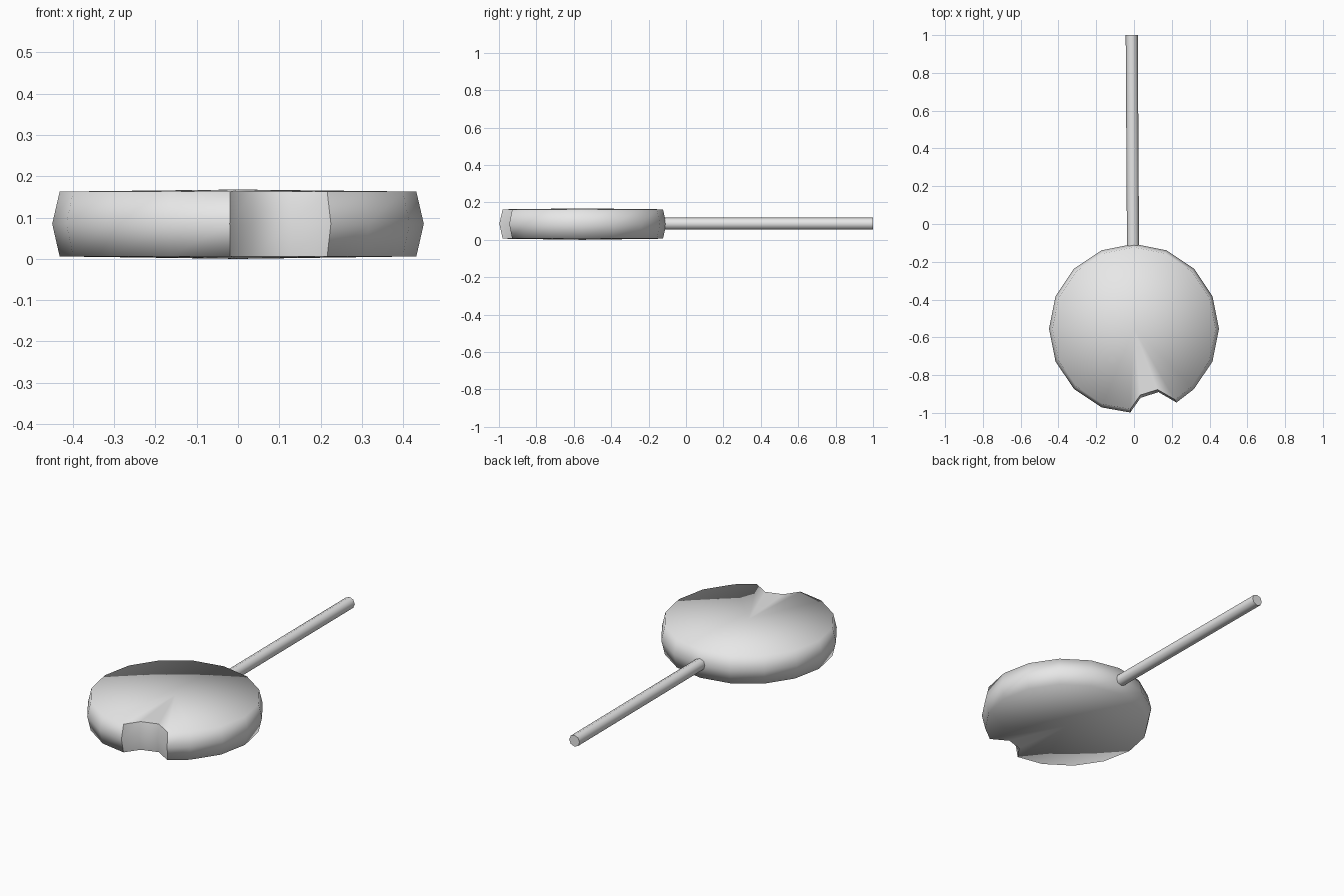
import bpy
import bmesh
import math
from mathutils import Vector

default = bpy.data.objects.get("Cube")
if default:
    bpy.data.objects.remove(default, do_unlink=True)

GREY = (0.8, 0.8, 0.8, 1)
grey = bpy.data.materials.new("plain grey")
grey.use_nodes = True
grey.diffuse_color = GREY
grey.node_tree.nodes["Principled BSDF"].inputs["Base Color"].default_value = GREY


def finish(bm, name):
    bmesh.ops.recalc_face_normals(bm, faces=bm.faces)
    for face in bm.faces:
        face.smooth = True
    mesh = bpy.data.meshes.new(name)
    bm.to_mesh(mesh)
    bm.free()
    mesh.materials.append(grey)
    obj = bpy.data.objects.new(name, mesh)
    bpy.context.collection.objects.link(obj)
    return obj


# Candy disc: sixteen-sided outline with a bite taken from the front
RADIUS, CENTRE_Y = 0.45, -0.555
step = math.tau / 16
outline = [(RADIUS * math.cos(k * step), RADIUS * math.sin(k * step))
           for k in range(-2, 12)]
bite_start = len(outline)
outline += [(-0.02, -0.443), (0.035, -0.365), (0.13, -0.335), (0.225, -0.39)]
bite_end = len(outline) - 1

bm = bmesh.new()
rings = []
for z, scale in ((0.006, 0.96), (0.085, 1.0), (0.163, 0.96)):
    rings.append([bm.verts.new((x * scale, CENTRE_Y + y * scale, z))
                  for x, y in outline])
bottom = bm.verts.new((0, CENTRE_Y, 0))
top = bm.verts.new((0, CENTRE_Y, 0.168))
count = len(outline)
for i in range(count):
    j = (i + 1) % count
    for low, high in zip(rings, rings[1:]):
        bm.faces.new((low[i], low[j], high[j], high[i]))
    bm.faces.new((bottom, rings[0][j], rings[0][i]))
    bm.faces.new((top, rings[-1][i], rings[-1][j]))

# Crisp edges around the bite
for i in range(bite_start, bite_end):
    for ring in (rings[0], rings[-1]):
        bm.edges.get((ring[i], ring[i + 1])).smooth = False
for i in (bite_start, bite_end):
    for low, high in zip(rings, rings[1:]):
        bm.edges.get((low[i], high[i])).smooth = False
finish(bm, "bitten_candy_disc")

# Stick: slightly slanted rod with flat ends
start, end = Vector((-0.005, -0.16, 0.086)), Vector((-0.012, 1.0, 0.086))
axis = end - start
bm = bmesh.new()
bmesh.ops.create_cone(bm, cap_ends=True, segments=8, radius1=0.032,
                      radius2=0.032, depth=axis.length)
for face in bm.faces:
    if len(face.verts) > 4:
        for edge in face.edges:
            edge.smooth = False
stick = finish(bm, "stick")
stick.location = (start + end) / 2
stick.rotation_euler = axis.to_track_quat("Z", "Y").to_euler()
